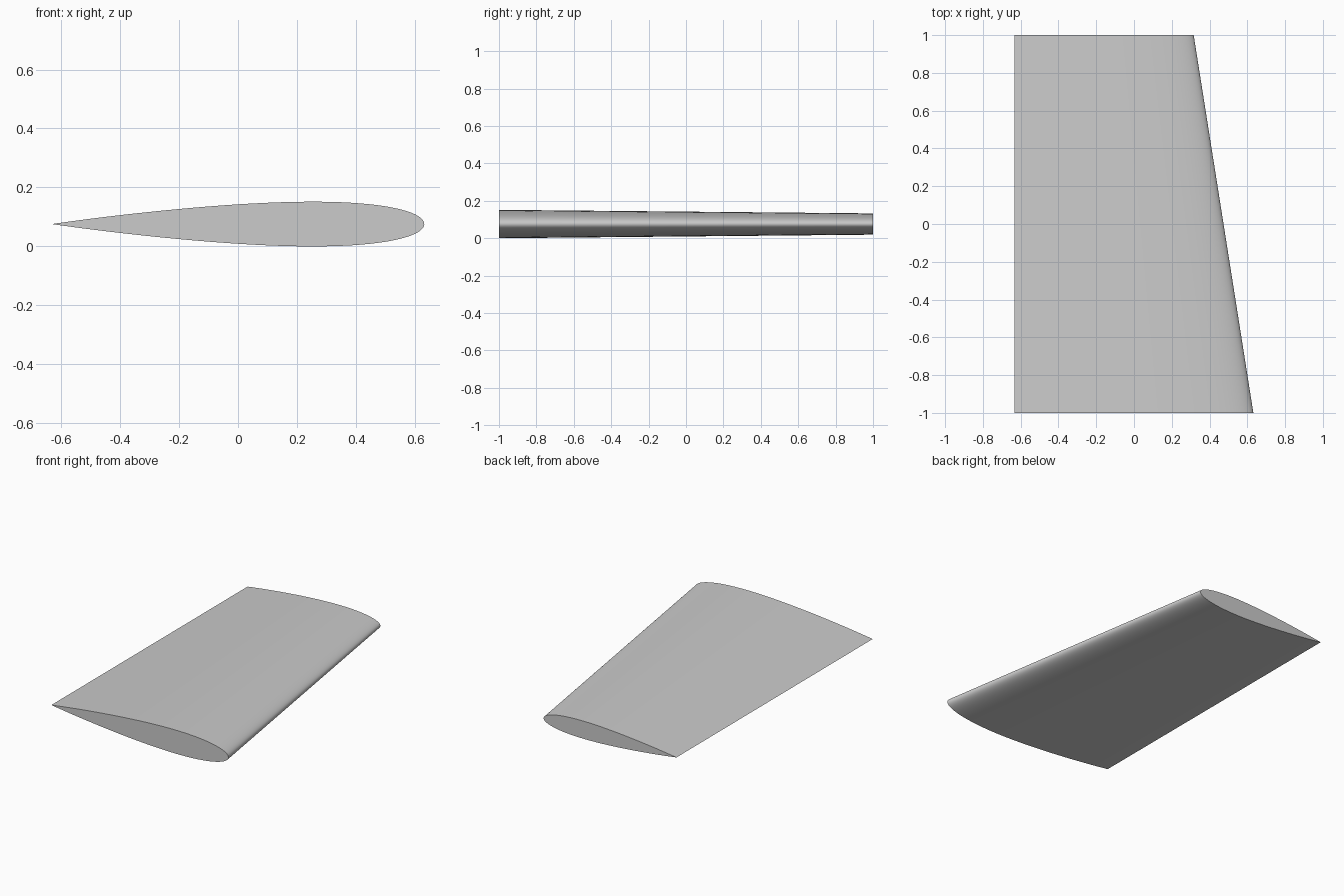
import bpy, bmesh, math

cube = bpy.data.objects.get("Cube")
if cube:
    bpy.data.objects.remove(cube, do_unlink=True)

HALF_SPAN = 1.0
TRAILING_X = -0.632
ROOT_CHORD, TIP_CHORD = 1.264, 0.948
THICKNESS = 0.12
MID_Z = ROOT_CHORD * THICKNESS / 2
STEPS = 48

# Plain grey surface colour
grey = bpy.data.materials.new("light grey")
grey.use_nodes = True
colour = (0.6, 0.6, 0.6, 1)
grey.diffuse_color = colour
grey.node_tree.nodes["Principled BSDF"].inputs["Base Color"].default_value = colour


def half_height(t):
    """Symmetric aerofoil half thickness, t measured from the leading edge."""
    return 5 * THICKNESS * (0.2969 * math.sqrt(t) - 0.126 * t - 0.3516 * t**2
                            + 0.2843 * t**3 - 0.1036 * t**4)


def section(bm, chord, y):
    """Closed loop of vertices: trailing edge, over the top, back underneath."""
    loop = []
    for i in range(2 * STEPS):
        angle = math.pi * i / STEPS
        t = (1 + math.cos(angle)) / 2
        side = 1 if i < STEPS else -1
        h = 0 if i == 0 else side * half_height(t)
        loop.append(bm.verts.new((TRAILING_X + chord * (1 - t), y, MID_Z + chord * h)))
    return loop


# Tapered wing: skin lofted between two aerofoil sections, with flat end caps
bm = bmesh.new()
root = section(bm, ROOT_CHORD, -HALF_SPAN)
tip = section(bm, TIP_CHORD, HALF_SPAN)
for i in range(2 * STEPS):
    j = (i + 1) % (2 * STEPS)
    bm.faces.new((root[i], root[j], tip[j], tip[i]))
bm.faces.new(root)
bm.faces.new(tip)
bmesh.ops.recalc_face_normals(bm, faces=bm.faces)

mesh = bpy.data.meshes.new("wing")
bm.to_mesh(mesh)
bm.free()
mesh.materials.append(grey)
wing = bpy.data.objects.new("wing", mesh)
bpy.context.collection.objects.link(wing)

# Smooth skin, sharp trailing edge and end rims
bpy.ops.object.select_all(action="DESELECT")
wing.select_set(True)
bpy.context.view_layer.objects.active = wing
bpy.ops.object.shade_smooth_by_angle(angle=math.radians(30))
